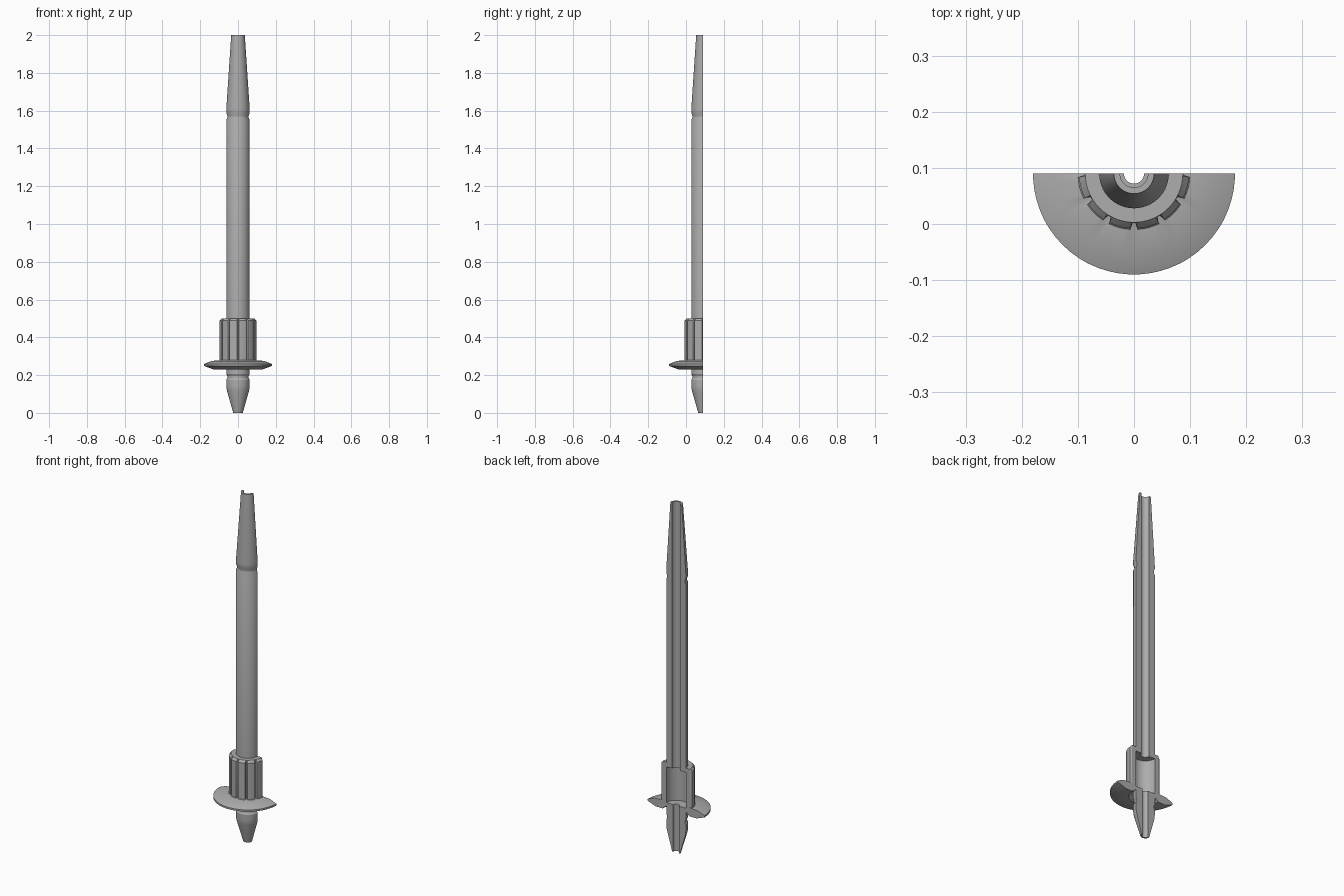
import bpy, bmesh
from math import sin, cos, radians

AXIS_Y = 0.09  # the cut plane passes through the axis

cube = bpy.data.objects.get("Cube")
if cube:
    bpy.data.objects.remove(cube, do_unlink=True)

grey = bpy.data.materials.new("light_grey")
grey.use_nodes = True
colour = (0.42, 0.42, 0.42, 1)
grey.diffuse_color = colour
grey.node_tree.nodes["Principled BSDF"].inputs["Base Color"].default_value = colour


def half_turned(name, profile, stations):
    """Sweep a closed (radius, z) profile half a turn and cap both cut faces.
    Each station is an angle and a function that adjusts the radius."""
    bm = bmesh.new()
    rings = []
    for angle, adjust in stations:
        a = radians(angle)
        rings.append([bm.verts.new((adjust(r, z) * cos(a), AXIS_Y - adjust(r, z) * sin(a), z))
                      for r, z in profile])
    n = len(profile)
    for one, two in zip(rings, rings[1:]):
        for i in range(n):
            j = (i + 1) % n
            bm.faces.new((one[i], one[j], two[j], two[i]))
    bm.faces.new(rings[0])
    bm.faces.new(rings[-1][::-1])
    bmesh.ops.recalc_face_normals(bm, faces=bm.faces)
    mesh = bpy.data.meshes.new(name)
    bm.to_mesh(mesh)
    bm.free()
    mesh.materials.append(grey)
    obj = bpy.data.objects.new(name, mesh)
    bpy.context.collection.objects.link(obj)
    bpy.ops.object.select_all(action='DESELECT')
    obj.select_set(True)
    bpy.context.view_layer.objects.active = obj
    bpy.ops.object.shade_smooth_by_angle(angle=radians(25))
    return obj


def plain(r, z):
    return r


def groove(r, z):
    return min(r, 0.088) if z > 0.279 else r


round_stations = [(a * 5, plain) for a in range(37)]

# Grooved sleeve: six ridges over the half turn, with a narrow groove between each
sleeve_stations = []
for ridge in range(6):
    start = ridge * 30
    sleeve_stations += [(start, groove), (start + 1.5, groove)]
    sleeve_stations += [(start + 3.5 + k * 23 / 4, plain) for k in range(5)]
    sleeve_stations += [(start + 28.5, groove)]
sleeve_stations.append((180, groove))

# Upper tube with a necked, tapered nose
half_turned("upper_tube", [
    (0.025, 0.475), (0.062, 0.475), (0.062, 1.55), (0.056, 1.563), (0.056, 1.573),
    (0.062, 1.588), (0.062, 1.61), (0.036, 2.0), (0.025, 2.0)], round_stations)

# Lower pointed tip with a narrower bore
half_turned("lower_tip", [
    (0.018, 0.0), (0.025, 0.0), (0.058, 0.115), (0.061, 0.13), (0.062, 0.145),
    (0.062, 0.175), (0.056, 0.186), (0.056, 0.194), (0.062, 0.205),
    (0.062, 0.27), (0.018, 0.27)], round_stations)

# Sleeve and dished flange joining the two
half_turned("sleeve_with_flange", [
    (0.062, 0.5), (0.087, 0.5), (0.098, 0.488), (0.098, 0.28), (0.1, 0.278),
    (0.14, 0.275), (0.18, 0.259), (0.18, 0.249), (0.13, 0.23), (0.085, 0.23),
    (0.062, 0.25)], sleeve_stations)
